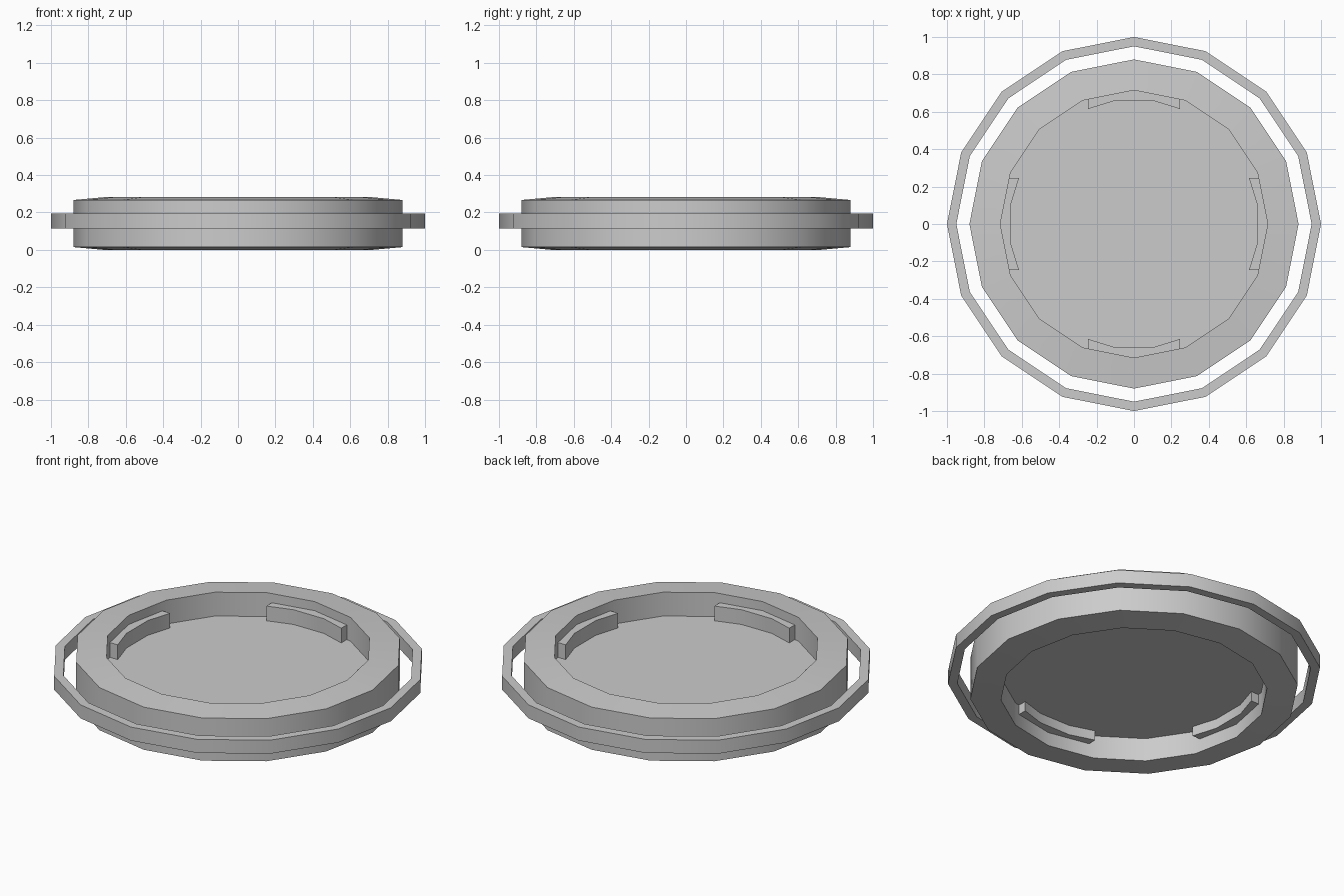
import bpy
import bmesh
from math import cos, sin, pi, radians
from mathutils import Matrix

SIDES = 16

cube = bpy.data.objects.get("Cube")
if cube:
    bpy.data.objects.remove(cube, do_unlink=True)

# One plain grey for everything
grey = bpy.data.materials.new("plain grey")
grey.use_nodes = True
colour = (0.6, 0.6, 0.6, 1)
grey.diffuse_color = colour
grey.node_tree.nodes["Principled BSDF"].inputs["Base Color"].default_value = colour


def finish(name, bm):
    bmesh.ops.recalc_face_normals(bm, faces=bm.faces)
    mesh = bpy.data.meshes.new(name)
    bm.to_mesh(mesh)
    bm.free()
    mesh.materials.append(grey)
    obj = bpy.data.objects.new(name, mesh)
    bpy.context.collection.objects.link(obj)
    bpy.ops.object.select_all(action='DESELECT')
    obj.select_set(True)
    bpy.context.view_layer.objects.active = obj
    bpy.ops.object.shade_smooth_by_angle(angle=radians(30))
    return obj


def lathe(name, profile, closed):
    """Turn (radius, height) points about z; an open profile is capped flat."""
    bm = bmesh.new()
    loops = [[bm.verts.new((r * cos(2 * pi * i / SIDES), r * sin(2 * pi * i / SIDES), z))
              for i in range(SIDES)] for r, z in profile]
    pairs = list(zip(loops, loops[1:]))
    if closed:
        pairs.append((loops[-1], loops[0]))
    else:
        bm.faces.new(loops[0])
        bm.faces.new(loops[-1])
    for a, b in pairs:
        for i in range(SIDES):
            j = (i + 1) % SIDES
            bm.faces.new((a[i], a[j], b[j], b[i]))
    return finish(name, bm)


# Thick rim with a thin web recessed on both faces
lathe("recessed_disc", [(0.715, 0.137), (0.715, 0), (0.88, 0.015),
                        (0.88, 0.267), (0.715, 0.282), (0.715, 0.141)], False)

# Free-standing outer band
lathe("outer_band", [(0.95, 0.115), (1, 0.115), (1, 0.195), (0.95, 0.195)], True)

# Four curved lugs against the inner wall, passing through the web
outline = [(-0.245, 0.67), (-0.245, 0.615), (-0.1, 0.66), (0.1, 0.66),
           (0.245, 0.615), (0.245, 0.67), (0, 0.718)]
for k, side in enumerate(("back", "right", "front", "left")):
    bm = bmesh.new()
    base = bm.faces.new([bm.verts.new((x, y, 0.08)) for x, y in outline])
    top = bmesh.ops.extrude_face_region(bm, geom=[base], use_keep_orig=True)
    verts = [v for v in top["geom"] if isinstance(v, bmesh.types.BMVert)]
    bmesh.ops.translate(bm, verts=verts, vec=(0, 0, 0.148))
    bmesh.ops.rotate(bm, verts=bm.verts, cent=(0, 0, 0),
                     matrix=Matrix.Rotation(k * pi / 2, 3, 'Z'))
    finish(side + "_lug", bm)
